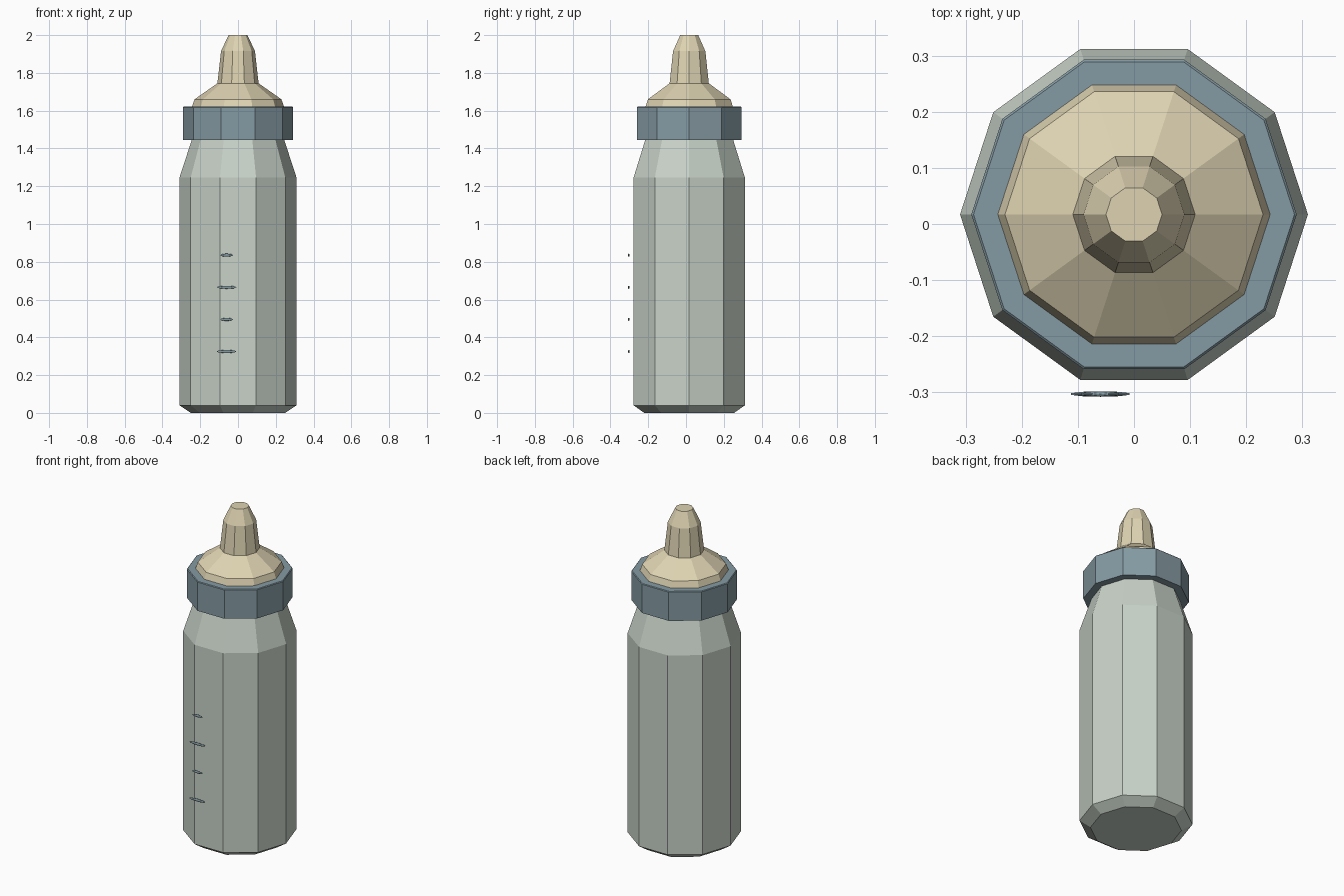
import bpy, bmesh, math

if "Cube" in bpy.data.objects:
    bpy.data.objects.remove(bpy.data.objects["Cube"])

SIDES = 10
CENTRE_Y = 0.017


def material(name, rgb):
    m = bpy.data.materials.new(name)
    m.diffuse_color = (*rgb, 1.0)
    m.use_nodes = True
    m.node_tree.nodes["Principled BSDF"].inputs["Base Color"].default_value = m.diffuse_color
    return m


glass = material("pale grey green", (0.578, 0.645, 0.578))
blue = material("slate blue", (0.235, 0.328, 0.367))
cream = material("cream rubber", (0.73, 0.651, 0.445))


def finish(name, bm, mat, location):
    bmesh.ops.recalc_face_normals(bm, faces=bm.faces)
    mesh = bpy.data.meshes.new(name)
    bm.to_mesh(mesh)
    bm.free()
    mesh.materials.append(mat)
    obj = bpy.data.objects.new(name, mesh)
    obj.location = location
    bpy.context.collection.objects.link(obj)
    return obj


def lathe(name, profile, mat):
    """Flat-faced turned solid from (radius, height) points, capped at both ends."""
    bm = bmesh.new()
    rings = []
    for r, z in profile:
        rings.append([bm.verts.new((r * math.cos(math.tau * i / SIDES),
                                    r * math.sin(math.tau * i / SIDES), z))
                      for i in range(SIDES)])
    for a, b in zip(rings, rings[1:]):
        for i in range(SIDES):
            j = (i + 1) % SIDES
            bm.faces.new((a[i], a[j], b[j], b[i]))
    bm.faces.new(rings[0])
    bm.faces.new(rings[-1])
    return finish(name, bm, mat, (0, CENTRE_Y, 0))


# Bottle with chamfered foot and sloping shoulder
lathe("bottle_body", [(0.25, 0), (0.31, 0.04), (0.31, 1.245), (0.24, 1.46)], glass)

# Screw collar
lathe("collar", [(0.29, 1.445), (0.29, 1.618), (0.286, 1.622)], blue)

# Teat: flared base, narrow neck and blunt tip
lathe("teat", [(0.245, 1.615), (0.23, 1.66), (0.109, 1.745),
               (0.09, 1.915), (0.05, 2.0)], cream)

# Measuring marks: thin flattened lozenges just in front of the bottle
for n, (z, half_width) in enumerate([(0.325, 0.055), (0.495, 0.035),
                                     (0.665, 0.055), (0.835, 0.035)]):
    bm = bmesh.new()
    bmesh.ops.create_uvsphere(bm, u_segments=10, v_segments=6, radius=1.0)
    bmesh.ops.scale(bm, vec=(half_width, 0.0049, 0.008), verts=bm.verts)
    finish(f"measuring_mark_{n + 1}", bm, blue, (-0.06, -0.303, z))
